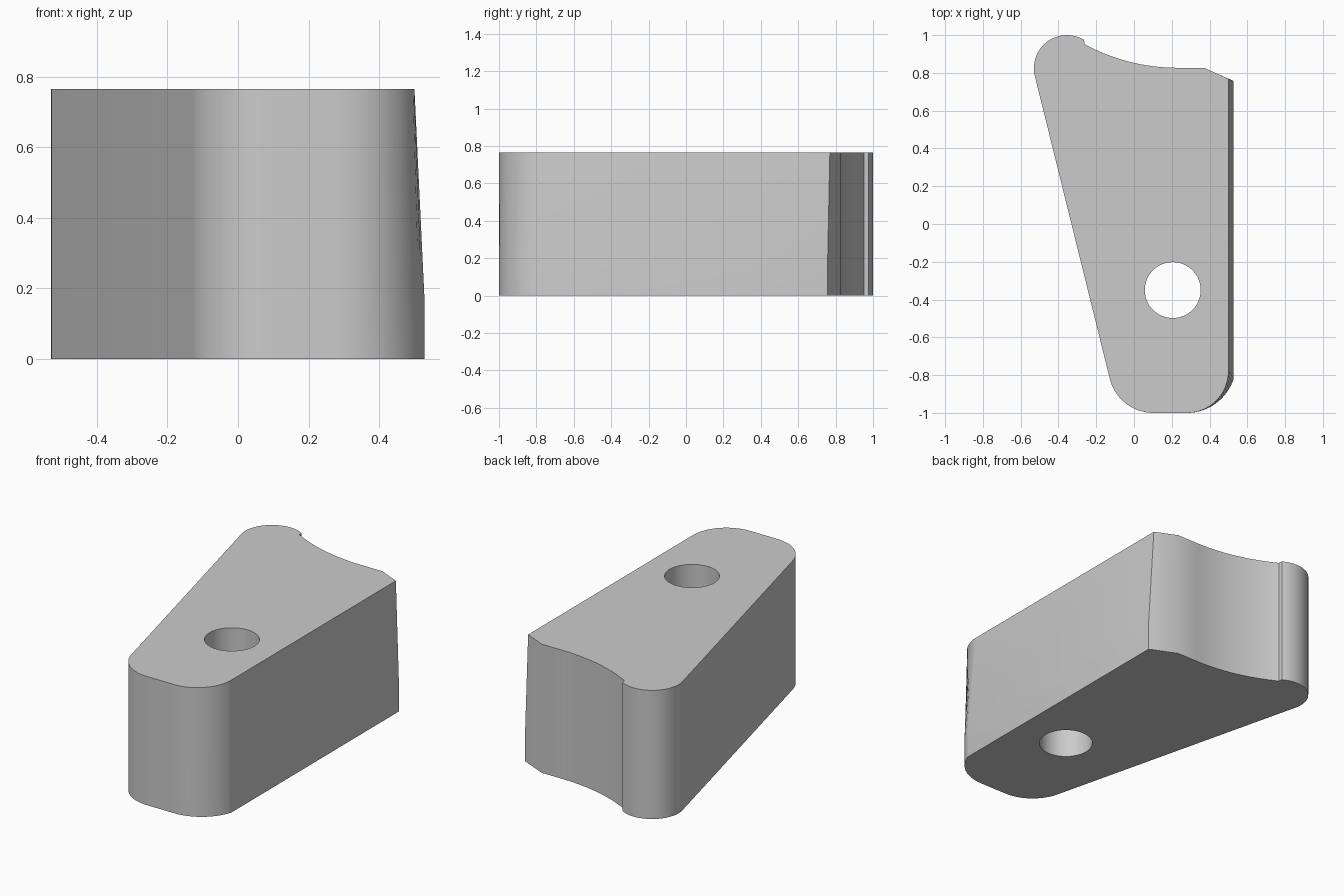
import bpy, bmesh
from math import sin, cos, radians

cube = bpy.data.objects.get("Cube")
if cube:
    bpy.data.objects.remove(cube, do_unlink=True)

HEIGHT = 0.765
BEND = 0.18        # height where the right side starts to lean inward


def arc(cx, cy, r, start, end, n):
    """Points along a circular arc, angles in degrees."""
    angles = [radians(start + (end - start) * i / n) for i in range(n + 1)]
    return [(cx + r * cos(a), cy + r * sin(a)) for a in angles]


def outline(side, corner_r, corner_end, back_y):
    """Counter-clockwise block outline; the right side lies at x = side."""
    pts = arc(0.28, corner_r - 1, corner_r, -90, corner_end, 16)  # front right corner
    pts[-1] = (side, pts[-1][1])
    pts += [(side, back_y), (0.37, 0.827)]                        # chamfered back corner
    pts += arc(0.23, 1.857, 1.03, -90, -118.5, 16)                # hollow in the back
    pts += arc(-0.355, 0.825, 0.175, 59, 194, 24)                 # rounded back left lobe
    pts += arc(0.102, -0.763, 0.237, 194, 270, 16)                # front left corner
    return pts


# Block: outlines stacked at three heights
lower = outline(0.528, 0.26, -17.5, 0.757)
upper = outline(0.5, 0.22, 0, 0.769)
bm = bmesh.new()
rings = [[bm.verts.new((x, y, z)) for x, y in pts]
         for pts, z in ((lower, 0), (lower, BEND), (upper, HEIGHT))]
count = len(lower)
for a, b in zip(rings, rings[1:]):
    for i in range(count):
        j = (i + 1) % count
        bm.faces.new((a[i], a[j], b[j], b[i]))
bm.faces.new(rings[0][::-1])
bm.faces.new(rings[-1])
bmesh.ops.recalc_face_normals(bm, faces=bm.faces)
mesh = bpy.data.meshes.new("wedge_block")
bm.to_mesh(mesh)
bm.free()
block = bpy.data.objects.new("wedge_block", mesh)
bpy.context.collection.objects.link(block)

# Colour
grey = bpy.data.materials.new("plain_grey")
grey.use_nodes = True
color = (0.6, 0.6, 0.6, 1)
grey.diffuse_color = color
grey.node_tree.nodes["Principled BSDF"].inputs["Base Color"].default_value = color
mesh.materials.append(grey)

# Round through hole
bpy.ops.mesh.primitive_cylinder_add(vertices=64, radius=0.148, depth=2,
                                    location=(0.205, -0.35, HEIGHT / 2))
cutter = bpy.context.object
cutter.name = "hole_cutter"
cutter.hide_render = True
cutter.data.materials.append(grey)
cut = block.modifiers.new("hole", 'BOOLEAN')
cut.operation = 'DIFFERENCE'
cut.solver = 'EXACT'
cut.object = cutter

bpy.ops.object.select_all(action='DESELECT')
block.select_set(True)
bpy.context.view_layer.objects.active = block
bpy.ops.object.modifier_apply(modifier=cut.name)
bpy.data.objects.remove(cutter, do_unlink=True)
bpy.ops.object.shade_smooth_by_angle(angle=radians(30))
